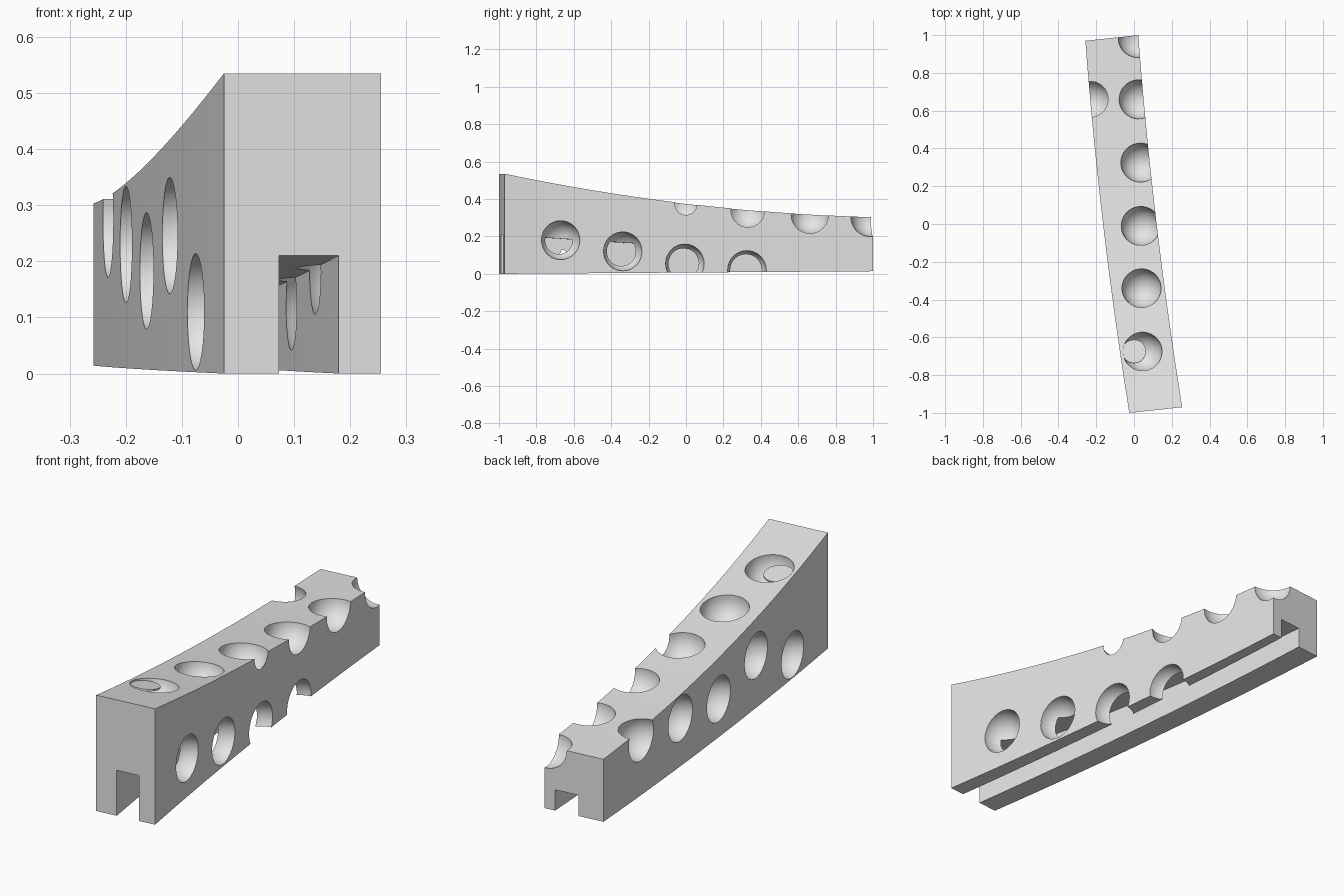
import bpy, bmesh, math
from mathutils import Vector

if "Cube" in bpy.data.objects:
    bpy.data.objects.remove(bpy.data.objects["Cube"], do_unlink=True)

grey = bpy.data.materials.new("light grey")
grey.use_nodes = True
colour = (0.78, 0.78, 0.78, 1)
grey.diffuse_color = colour
grey.node_tree.nodes["Principled BSDF"].inputs["Base Color"].default_value = colour

RADIUS = 0.104
ACROSS = Vector((0.14, 0.015, 0))  # half width of the bar


# Gently bowed and tapering bar, t runs from -1 (front) to 1 (back)
def centre(t):
    return Vector((-0.022 - 0.1163 * t + 0.0208 * t * t, 0.985 * t, 0))


def top_z(t):
    return 0.374 - 0.116 * t + 0.045 * t * t


def bottom_z(t):
    return 0.007 + 0.007 * t


def section(t):
    """Cross-section with a slot open at the bottom."""
    ceiling = 0.148 - 0.05 * t + 0.012 * t * t
    near, far = -0.23 + 0.07 * t, 0.55 + 0.09 * t
    low, high = bottom_z(t), top_z(t)
    outline = [(-1, low), (near, low), (near, ceiling), (far, ceiling),
               (far, low), (1, low), (1, high), (-1, high)]
    return [centre(t) + ACROSS * u + Vector((0, 0, z)) for u, z in outline]


def finish(obj):
    obj.data.materials.clear()
    obj.data.materials.append(grey)
    bpy.ops.object.select_all(action='DESELECT')
    obj.select_set(True)
    bpy.context.view_layer.objects.active = obj
    bpy.ops.object.shade_smooth_by_angle(angle=math.radians(30))


# Slotted bar, lofted through its sections
bm = bmesh.new()
steps = 16
rings = [[bm.verts.new(p) for p in section(-1 + 2 * i / steps)] for i in range(steps + 1)]
for a, b in zip(rings, rings[1:]):
    for k in range(len(a)):
        n = (k + 1) % len(a)
        bm.faces.new((a[k], a[n], b[n], b[k]))
bm.faces.new(rings[0])
bm.faces.new(rings[-1])
bmesh.ops.recalc_face_normals(bm, faces=bm.faces)
bmesh.ops.triangulate(bm, faces=bm.faces)
mesh = bpy.data.meshes.new("slotted_bar")
bm.to_mesh(mesh)
bm.free()
bar = bpy.data.objects.new("slotted_bar", mesh)
bpy.context.collection.objects.link(bar)

# Dimple centres along the top and both sides
dimples = []
top_row = [(0.045, -0.675), (0.04, -0.34), (0.036, -0.01), (0.034, 0.325), (0.025, 0.66), (0.02, 0.985)]
for x, y in top_row:
    dimples.append((x, y, top_z(y)))
for side, heights in ((1, (0.18, 0.12, 0.055, 0.02)), (-1, (0.11, 0.246, 0.183, 0.23, 0.275))):
    for i, z in enumerate(heights):
        y = -0.67 + 0.332 * i
        p = centre((y - side * ACROSS.y) / 0.985) + ACROSS * side
        dimples.append((p.x, p.y, z))

# Carve the dimples one by one
for p in dimples:
    bpy.ops.mesh.primitive_uv_sphere_add(segments=32, ring_count=16, radius=RADIUS, location=p,
                                         rotation=(0.02, 0.03, 0.1))
    cutter = bpy.context.object
    cutter.hide_render = True
    mod = bar.modifiers.new("dimple", 'BOOLEAN')
    mod.operation = 'DIFFERENCE'
    mod.solver = 'EXACT'
    mod.object = cutter
    bpy.context.view_layer.objects.active = bar
    bpy.ops.object.modifier_apply(modifier=mod.name)
    bpy.data.objects.remove(cutter, do_unlink=True)
finish(bar)

# Small lid partly covering the first top dimple
bpy.ops.mesh.primitive_cylinder_add(vertices=32, radius=0.063, depth=0.008,
                                    location=(0.0, -0.675, top_z(-0.675) - 0.012),
                                    rotation=(-0.17, 0, 0))
lid = bpy.context.object
lid.name = "dimple_lid"
finish(lid)
